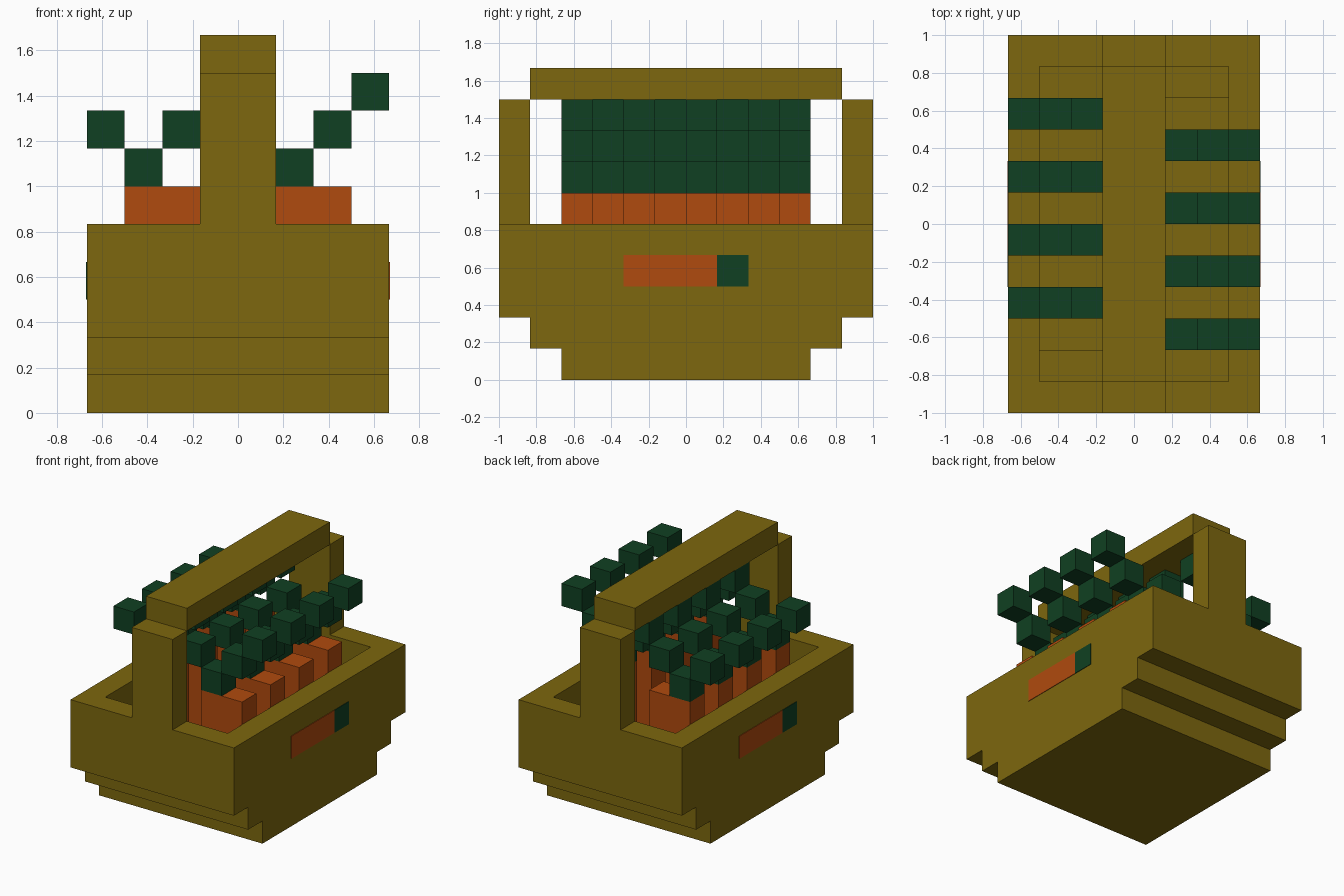
import bpy, bmesh

if "Cube" in bpy.data.objects:
    bpy.data.objects.remove(bpy.data.objects["Cube"])

U = 1 / 6  # one block


def material(name, rgb):
    m = bpy.data.materials.new(name)
    m.diffuse_color = (*rgb, 1)
    m.use_nodes = True
    m.node_tree.nodes["Principled BSDF"].inputs["Base Color"].default_value = m.diffuse_color
    return m


WICKER = material("wicker olive", (0.205, 0.136, 0.0044))
ORANGE = material("carrot orange", (0.434, 0.069, 0.0044))
GREEN = material("leaf green", (0.0052, 0.051, 0.016))


def finish(name, bm, mat):
    bmesh.ops.recalc_face_normals(bm, faces=bm.faces)
    me = bpy.data.meshes.new(name)
    bm.to_mesh(me)
    bm.free()
    me.materials.append(mat)
    ob = bpy.data.objects.new(name, me)
    bpy.context.collection.objects.link(ob)
    return ob


def boxes(name, mat, *bounds):
    """Boxes given in blocks as (x0, x1, y0, y1, z0, z1)."""
    bm = bmesh.new()
    for x0, x1, y0, y1, z0, z1 in bounds:
        cube = bmesh.ops.create_cube(bm, size=1)["verts"]
        for v in cube:
            v.co = (U * (x1 if v.co.x > 0 else x0),
                    U * (y1 if v.co.y > 0 else y0),
                    U * (z1 if v.co.z > 0 else z0))
    return finish(name, bm, mat)


def prism(name, mat, half_profile, half_width):
    """Mirrored y-z profile extruded along x, in blocks."""
    pts = half_profile + [(-y, z) for y, z in reversed(half_profile)]
    bm = bmesh.new()
    face = bm.faces.new([bm.verts.new((-half_width * U, y * U, z * U)) for y, z in pts])
    ext = bmesh.ops.extrude_face_region(bm, geom=[face])["geom"]
    bmesh.ops.translate(bm, vec=(2 * half_width * U, 0, 0),
                        verts=[v for v in ext if isinstance(v, bmesh.types.BMVert)])
    return finish(name, bm, mat)


# Stepped basket, hollowed by a matching stepped cavity
basket = prism("basket", WICKER, [(4, 0), (4, 1), (5, 1), (5, 2), (6, 2), (6, 5)], 4)
cavity = prism("cavity_cutter", WICKER, [(4, 1), (4, 2), (5, 2), (5, 6)], 3)
cavity.hide_render = True
cut = basket.modifiers.new("hollow", "BOOLEAN")
cut.operation, cut.solver, cut.object = "DIFFERENCE", "EXACT", cavity
bpy.context.view_layer.objects.active = basket
bpy.ops.object.modifier_apply(modifier=cut.name)
bpy.data.objects.remove(cavity)

# Handle: two posts and a top bar
boxes("handle_front_post", WICKER, (-1, 1, -6, -5, 5, 9))
boxes("handle_back_post", WICKER, (-1, 1, 5, 6, 5, 9))
boxes("handle_bar", WICKER, (-1, 1, -5, 5, 9, 10))

# Two interleaved rows of carrots, each with a zigzag of leaf blocks
LEAVES = [(-1, 7), (0, 6), (1, 7), (2, 8)]
for row, x, first_y in (("right", 1, -4), ("left", -3, -3)):
    for i in range(4):
        y = first_y + 2 * i
        boxes(f"{row}_carrot_{i + 1}", ORANGE, (x, x + 2, y, y + 1, 1, 6))
        boxes(f"{row}_leaves_{i + 1}", GREEN,
              *[(x + dx, x + dx + 1, y, y + 1, z, z + 1) for dx, z in LEAVES])

# Thin carrot badge on each long side, turned half way round for the left
T = 0.025
for side, s in (("right", 1), ("left", -1)):
    xs = sorted((4 * s, (4 + T) * s))
    boxes(f"{side}_badge_root", ORANGE, (*xs, *sorted((-2 * s, 1 * s)), 3, 4))
    boxes(f"{side}_badge_leaf", GREEN, (*xs, *sorted((1 * s, 2 * s)), 3, 4))
